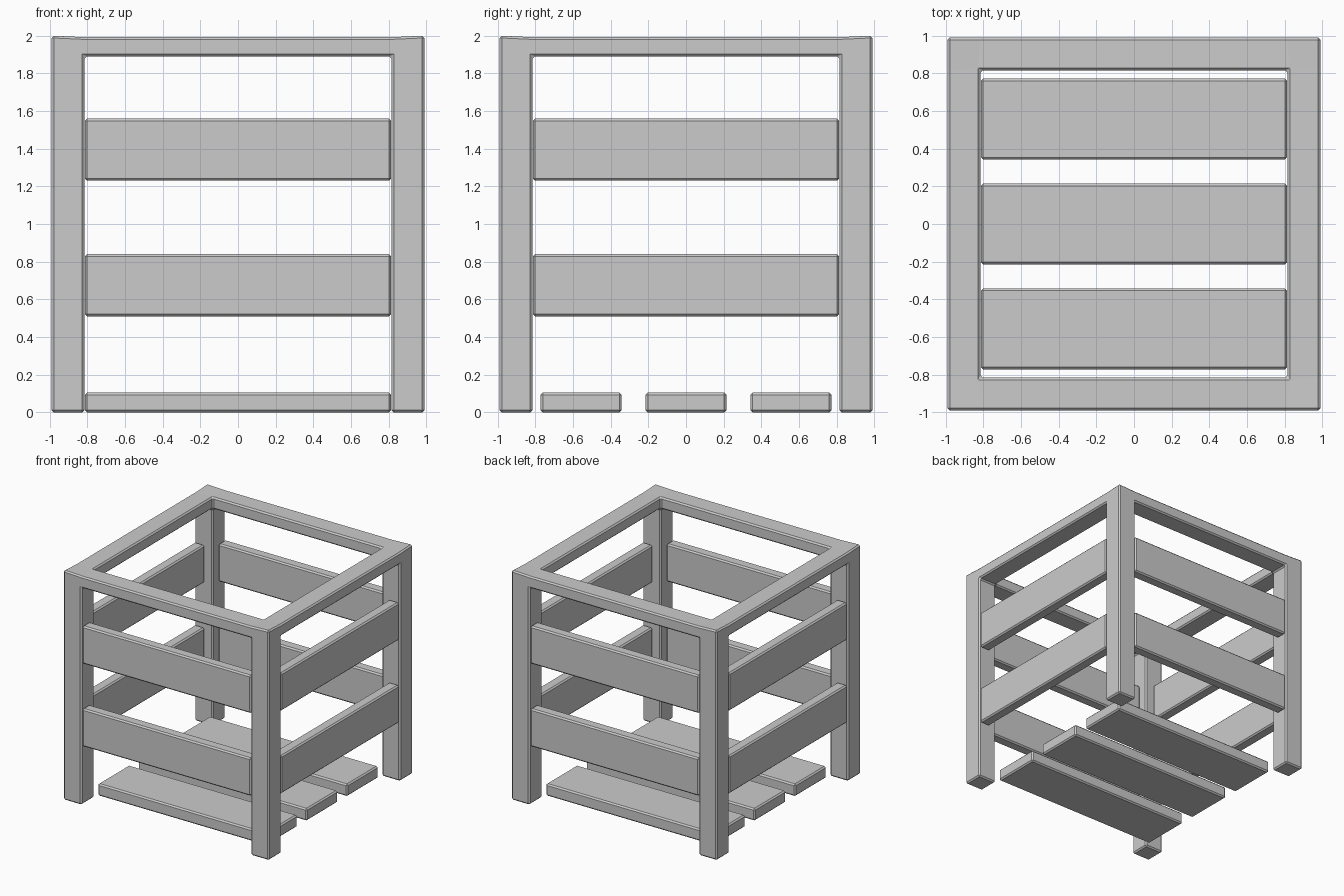
import bpy, bmesh

if "Cube" in bpy.data.objects:
    bpy.data.objects.remove(bpy.data.objects["Cube"])

BEVEL = 0.012


def finish(bm, name):
    bmesh.ops.recalc_face_normals(bm, faces=bm.faces)
    mesh = bpy.data.meshes.new(name)
    bm.to_mesh(mesh)
    bm.free()
    obj = bpy.data.objects.new(name, mesh)
    bpy.context.collection.objects.link(obj)
    mod = obj.modifiers.new("chamfer", 'BEVEL')
    mod.width = BEVEL
    mod.segments = 1
    mod.limit_method = 'ANGLE'
    return obj


def board(name, lo, hi):
    bm = bmesh.new()
    bmesh.ops.create_cube(bm, size=1)
    for v in bm.verts:
        v.co = [(a + b) / 2 + c * (b - a) for a, b, c in zip(lo, hi, v.co)]
    return finish(bm, name)


# Frame: four posts joined by a top rim, as one closed block-built mesh
def frame():
    c = [-0.99, -0.815, 0.815, 0.99]
    levels = [0.0, 1.89, 2.0]
    filled = {(i, j, k) for i in range(3) for j in range(3) for k in range(2)
              if (i != 1 and j != 1) or (k == 1 and (i, j) != (1, 1))}
    bm = bmesh.new()
    verts = {}

    def vert(key):
        if key not in verts:
            i, j, k = key
            z = levels[k]
            # rim dips slightly away from the outer corners
            if k == 2 and (i in (1, 2) or j in (1, 2)):
                z -= 0.008
            verts[key] = bm.verts.new((c[i], c[j], z))
        return verts[key]

    for cell in filled:
        for axis in range(3):
            for side in (0, 1):
                near = list(cell)
                near[axis] += 2 * side - 1
                if tuple(near) in filled:
                    continue
                quad = []
                for u, w in ((0, 0), (1, 0), (1, 1), (0, 1)):
                    p = list(cell)
                    p[axis] += side
                    p[(axis + 1) % 3] += u
                    p[(axis + 2) % 3] += w
                    quad.append(vert(tuple(p)))
                bm.faces.new(quad)
    finish(bm, "post_frame")


frame()

# Side slats: two on each of the four sides
L, OUT, INN = 0.813, 0.985, 0.888
for tag, z0, z1 in (("lower", 0.51, 0.84), ("upper", 1.23, 1.56)):
    board(f"front_{tag}_slat", (-L, -OUT, z0), (L, -INN, z1))
    board(f"back_{tag}_slat", (-L, INN, z0), (L, OUT, z1))
    board(f"left_{tag}_slat", (-OUT, -L, z0), (-INN, L, z1))
    board(f"right_{tag}_slat", (INN, -L, z0), (OUT, L, z1))

# Floor planks
for n, y in enumerate((-0.557, 0.0, 0.557)):
    board(f"floor_plank_{n + 1}", (-L, y - 0.215, 0.0), (L, y + 0.215, 0.105))
